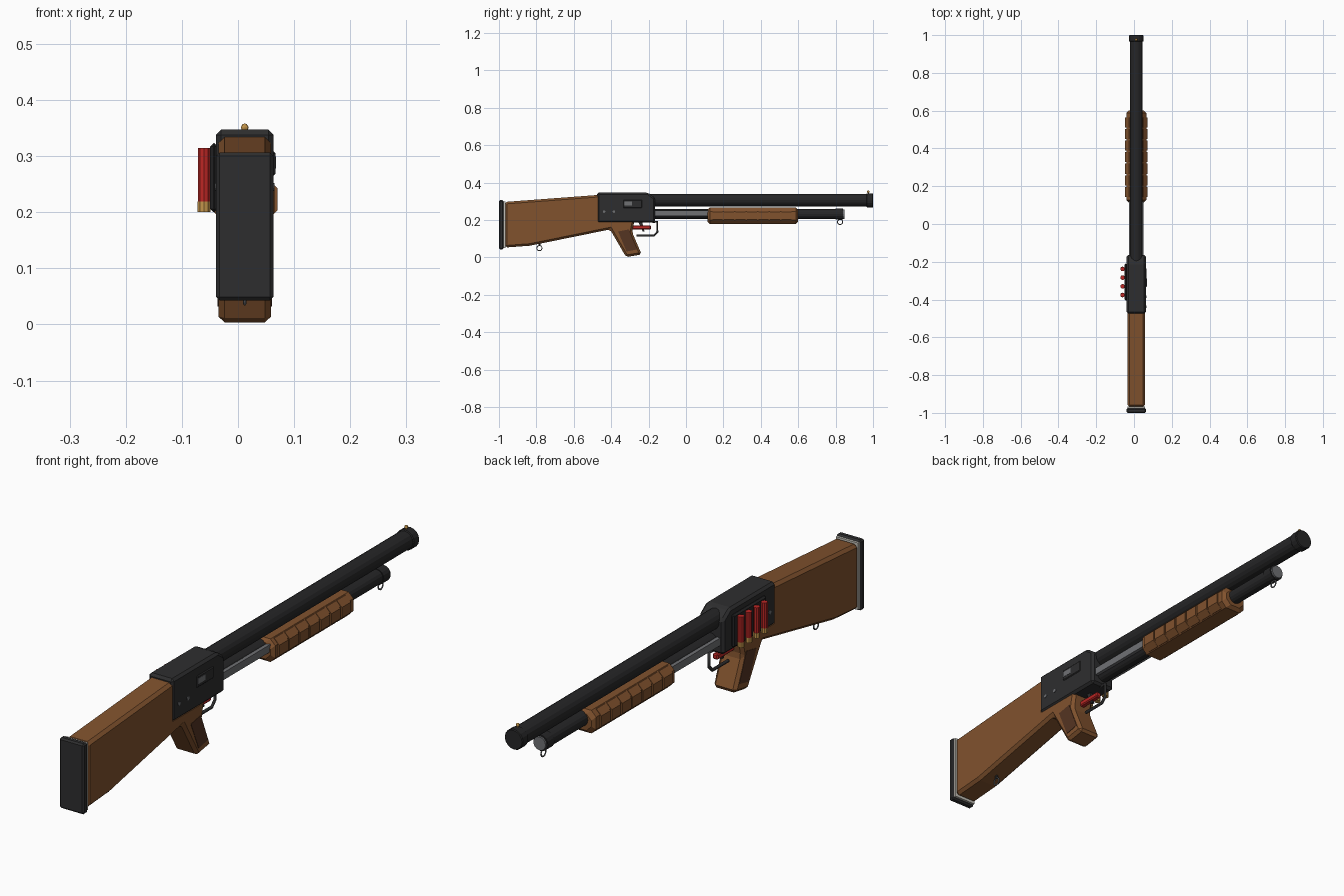
import bpy, bmesh, math
from mathutils import Vector, Matrix

cube = bpy.data.objects.get("Cube")
if cube:
    bpy.data.objects.remove(cube, do_unlink=True)

CX = 0.012  # centre plane of the body


def material(name, *rgb):
    m = bpy.data.materials.new(name)
    m.use_nodes = True
    m.diffuse_color = (*rgb, 1)
    m.node_tree.nodes["Principled BSDF"].inputs["Base Color"].default_value = (*rgb, 1)
    return m


gunmetal = material("gunmetal", 0.027, 0.027, 0.028)
black = material("barrel black", 0.019, 0.019, 0.02)
wood = material("walnut", 0.22, 0.085, 0.027)
dark_wood = material("dark walnut", 0.09, 0.035, 0.016)
red = material("red", 0.5, 0.02, 0.018)
brass = material("brass", 0.55, 0.3, 0.07)
steel = material("steel", 0.16, 0.165, 0.175)
pale = material("pale spacer", 0.55, 0.53, 0.48)


def finish(name, bm, mat, bevel=0):
    bmesh.ops.recalc_face_normals(bm, faces=bm.faces)
    me = bpy.data.meshes.new(name)
    bm.to_mesh(me)
    bm.free()
    me.materials.append(mat)
    ob = bpy.data.objects.new(name, me)
    bpy.context.collection.objects.link(ob)
    if bevel:
        mod = ob.modifiers.new("chamfer", "BEVEL")
        mod.width = bevel
        mod.segments = 1
        mod.limit_method = "ANGLE"
    return ob


def prism(name, pts, x0, x1, mat, bevel=0):
    """Side profile in (y, z), extruded across x."""
    bm = bmesh.new()
    face = bm.faces.new([bm.verts.new((x0, y, z)) for y, z in pts])
    ext = bmesh.ops.extrude_face_region(bm, geom=[face])["geom"]
    bmesh.ops.translate(bm, vec=(x1 - x0, 0, 0),
                        verts=[v for v in ext if isinstance(v, bmesh.types.BMVert)])
    return finish(name, bm, mat, bevel)


def box(name, x0, x1, y0, y1, z0, z1, mat, bevel=0):
    return prism(name, [(y0, z0), (y1, z0), (y1, z1), (y0, z1)], x0, x1, mat, bevel)


def rod(name, a, b, r, mat, sides=16, bevel=0):
    """Cylinder between two points."""
    a, b = Vector(a), Vector(b)
    bm = bmesh.new()
    rot = (b - a).to_track_quat("Z", "Y").to_matrix().to_4x4()
    bmesh.ops.create_cone(bm, cap_ends=True, segments=sides, radius1=r, radius2=r,
                          depth=(b - a).length, matrix=Matrix.Translation((a + b) / 2) @ rot)
    return finish(name, bm, mat, bevel)


def wire(name, pts, r, mat, cyclic=False):
    """Round wire lying in the centre plane, through (y, z) points."""
    cu = bpy.data.curves.new(name, "CURVE")
    cu.dimensions = "3D"
    cu.bevel_depth = r
    cu.bevel_resolution = 1
    sp = cu.splines.new("POLY")
    sp.points.add(len(pts) - 1)
    for p, (y, z) in zip(sp.points, pts):
        p.co = (CX, y, z, 1)
    sp.use_cyclic_u = cyclic
    cu.use_fill_caps = True
    cu.materials.append(mat)
    ob = bpy.data.objects.new(name, cu)
    bpy.context.collection.objects.link(ob)


def section(name, y0, y1, half, z0, z1, cut, mat, taper=0):
    """Octagonal section along y, with optional tapered ends."""
    bm = bmesh.new()
    rings = []
    stops = [(y0, taper), (y0 + taper, 0), (y1 - taper, 0), (y1, taper)] if taper else [(y0, 0), (y1, 0)]
    for y, s in stops:
        w, lo, hi = half - s, z0 + s, z1 - s
        prof = [(w, lo + cut), (w, hi - cut), (w - cut, hi), (cut - w, hi),
                (-w, hi - cut), (-w, lo + cut), (cut - w, lo), (w - cut, lo)]
        rings.append([bm.verts.new((CX + x, y, z)) for x, z in prof])
    for a, b in zip(rings, rings[1:]):
        for i in range(8):
            j = (i + 1) % 8
            bm.faces.new((a[i], a[j], b[j], b[i]))
    bm.faces.new(rings[0])
    bm.faces.new(rings[-1])
    return finish(name, bm, mat)


# Butt pad, spacer and stock with grip
box("butt_pad", CX - 0.051, CX + 0.051, -1, -0.975, 0.043, 0.306, gunmetal, 0.006)
box("pad_spacer", CX - 0.046, CX + 0.046, -0.977, -0.966, 0.05, 0.3, pale)
prism("stock", [(-0.968, 0.297), (-0.46, 0.335), (-0.46, 0.2), (-0.275, 0.2), (-0.288, 0.135),
                (-0.237, 0.016), (-0.32, 0.002), (-0.406, 0.15), (-0.834, 0.063), (-0.968, 0.053)],
      CX - 0.047, CX + 0.047, wood, 0.011)
grip = [(-0.363, 0.139), (-0.305, 0.15), (-0.262, 0.043), (-0.318, 0.032)]
for side, s in (("left", 1), ("right", -1)):
    prism(side + "_grip_panel", grip, CX + s * 0.045, CX + s * 0.0485, dark_wood)

# Receiver with cover, port and pins
prism("receiver", [(-0.475, 0.187), (-0.165, 0.187), (-0.165, 0.318), (-0.205, 0.347), (-0.475, 0.347)],
      CX - 0.051, CX + 0.051, gunmetal, 0.009)
box("port_cover", CX + 0.045, CX + 0.0545, -0.335, -0.235, 0.265, 0.308, gunmetal, 0.003)
box("ejection_port", CX + 0.05, CX + 0.0555, -0.332, -0.288, 0.278, 0.299, steel)
for i, y in enumerate((-0.438, -0.385)):
    rod(f"receiver_pin_{i + 1}", (CX - 0.053, y, 0.245), (CX + 0.053, y, 0.245), 0.007, steel, 10)

# Barrel, muzzle ring and bead sight
rod("barrel", (CX, -0.2, 0.306), (CX, 0.99, 0.306), 0.034, black)
rod("muzzle_ring", (CX, 0.965, 0.305), (CX, 1, 0.305), 0.038, black, 16, 0.003)
rod("sight_post", (CX, 0.975, 0.335), (CX, 0.975, 0.35), 0.003, brass, 8)
bm = bmesh.new()
bmesh.ops.create_uvsphere(bm, u_segments=10, v_segments=6, radius=0.007,
                          matrix=Matrix.Translation((CX, 0.975, 0.351)))
finish("bead_sight", bm, brass)

# Magazine tube, end cap and action bars
rod("magazine_tube", (CX, -0.18, 0.232), (CX, 0.84, 0.232), 0.027, black)
rod("tube_collar", (CX, 0.8, 0.232), (CX, 0.84, 0.232), 0.03, black)
rod("tube_cap", (CX, 0.835, 0.232), (CX, 0.847, 0.232), 0.025, steel)
for side, s in (("left", 1), ("right", -1)):
    box(side + "_action_bar", CX + s * 0.024, CX + s * 0.038, -0.17, 0.13, 0.222, 0.25, steel)

# Ribbed pump grip
section("pump_grip", 0.115, 0.6, 0.053, 0.18, 0.266, 0.02, wood, 0.012)
ribs = 7
pitch = 0.43 / ribs
for i in range(ribs):
    y = 0.143 + i * pitch
    section(f"pump_rib_{i + 1}", y, y + pitch - 0.008, 0.0585, 0.183, 0.264, 0.021, wood)

# Trigger and guard
wire("trigger_guard", [(-0.265, 0.117), (-0.172, 0.117), (-0.153, 0.137), (-0.153, 0.19), (-0.18, 0.19)],
     0.006, gunmetal)
box("trigger_bar", CX - 0.011, CX + 0.011, -0.295, -0.188, 0.15, 0.171, red, 0.004)
prism("trigger", [(-0.255, 0.19), (-0.235, 0.19), (-0.222, 0.14), (-0.232, 0.14)],
      CX - 0.005, CX + 0.005, gunmetal)

# Sling loops
for name, y, z in (("rear_sling_loop", -0.784, 0.05), ("front_sling_loop", 0.824, 0.19)):
    turn = [math.tau * i / 14 for i in range(14)]
    wire(name, [(y + 0.014 * math.cos(a), z + 0.014 * math.sin(a)) for a in turn], 0.0028, steel, True)
    rod(name + "_stud", (CX, y, z + 0.012), (CX, y, z + 0.03), 0.005, gunmetal, 8)

# Side carrier with four spare shells
box("shell_carrier", CX - 0.062, CX - 0.048, -0.405, -0.21, 0.2, 0.323, black, 0.006)
for i in range(4):
    y = -0.238 - i * 0.046
    x = -0.0605
    rod(f"shell_{i + 1}", (x, y, 0.215), (x, y, 0.314), 0.0118, red, 10)
    rod(f"shell_base_{i + 1}", (x, y, 0.2), (x, y, 0.219), 0.0124, brass, 10)
